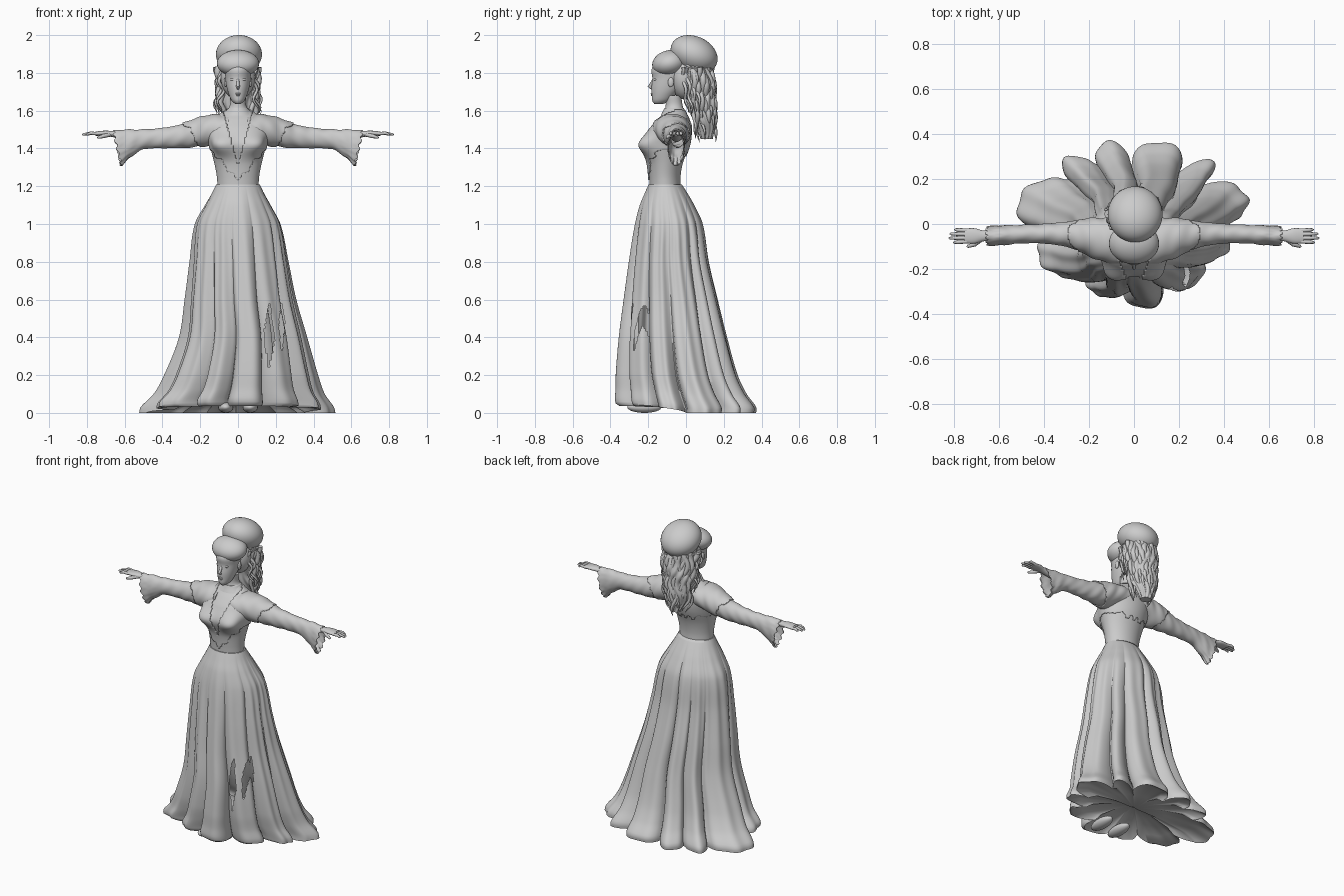
import bpy, bmesh, math, random
from mathutils import Vector, Matrix

random.seed(4)
if "Cube" in bpy.data.objects:
    bpy.data.objects.remove(bpy.data.objects["Cube"], do_unlink=True)

grey = bpy.data.materials.new("stone_grey")
grey.use_nodes = True
grey.diffuse_color = (0.6, 0.6, 0.6, 1)
grey.node_tree.nodes["Principled BSDF"].inputs["Base Color"].default_value = (0.6, 0.6, 0.6, 1)
SIDES = ((1, "left"), (-1, "right"))


def finish(name, bm, crease=60):
    bmesh.ops.recalc_face_normals(bm, faces=bm.faces)
    mesh = bpy.data.meshes.new(name)
    bm.to_mesh(mesh)
    bm.free()
    mesh.materials.append(grey)
    mesh.shade_smooth()
    mesh.set_sharp_from_angle(angle=math.radians(crease))
    ob = bpy.data.objects.new(name, mesh)
    bpy.context.collection.objects.link(ob)
    return ob


def spline(rows, u):
    """Smooth interpolation of table rows along their first column."""
    last = len(rows) - 1
    i = 0
    while i < last - 1 and (u - rows[i + 1][0]) * (rows[-1][0] - rows[0][0]) > 0:
        i += 1
    a, b = rows[i], rows[i + 1]
    h = b[0] - a[0]
    t = (u - a[0]) / h

    def slope(j, k):
        p, q = rows[max(j - 1, 0)], rows[min(j + 1, last)]
        return (q[k] - p[k]) / (q[0] - p[0])
    return [(2*t**3 - 3*t*t + 1) * a[k] + (3*t*t - 2*t**3) * b[k]
            + h * ((t**3 - 2*t*t + t) * slope(i, k) + (t**3 - t*t) * slope(i + 1, k))
            for k in range(1, len(a))]


def skin(name, rings, caps=(True, True), drop=None):
    """Skin a list of closed rings of points."""
    bm = bmesh.new()
    rows = [[bm.verts.new(p) for p in ring] for ring in rings]
    n = len(rows[0])
    for r0, r1 in zip(rows, rows[1:]):
        for j in range(n):
            quad = (r0[j], r0[(j + 1) % n], r1[(j + 1) % n], r1[j])
            if not (drop and drop(sum((v.co for v in quad), Vector()) / 4)):
                bm.faces.new(quad)
    for use, row in zip(caps, (rows[0], rows[-1])):
        if use:
            bm.faces.new(row)
    return finish(name, bm)


def loft_rings(rows, n, steps, mod=None, along_x=0):
    rings = []
    for i in range(steps + 1):
        s = rows[0][0] + (rows[-1][0] - rows[0][0]) * i / steps
        c1, c2, r1, r2 = spline(rows, s)
        ring = []
        for j in range(n):
            th = math.tau * j / n
            f = mod(s, th) if mod else 1
            p, q = c1 + r1 * f * math.cos(th), c2 + r2 * f * math.sin(th)
            ring.append(Vector((s * along_x, p, q)) if along_x else Vector((p, q, s)))
        rings.append(ring)
    return rings


def ball(name, centre, radii, tilt=0, segs=32):
    bm = bmesh.new()
    m = (Matrix.Translation(centre) @ Matrix.Rotation(math.radians(tilt), 4, 'X')
         @ Matrix.Diagonal((*radii, 1)))
    bmesh.ops.create_uvsphere(bm, u_segments=segs, v_segments=segs // 2, radius=1, matrix=m)
    return finish(name, bm)


def tube(name, points, radii, n=8):
    """Round tube along a path, with a radius at each point."""
    rings = []
    for i, p in enumerate(points):
        d = (Vector(points[min(i + 1, len(points) - 1)]) - Vector(points[max(i - 1, 0)])).normalized()
        u = d.orthogonal().normalized() if abs(d.y) > .9 else d.cross(Vector((0, 1, 0))).normalized()
        v = d.cross(u)
        rings.append([Vector(p) + radii[i] * (u * math.cos(math.tau * j / n) + v * math.sin(math.tau * j / n))
                      for j in range(n)])
    return skin(name, rings)


# Skirt: bell envelope with deep lobed folds growing toward the hem
lobe_ends = [0, 38, 57, 92, 115, 138, 188, 235, 262, 290, 325, 360]
lobe_size = [1.03, 1, 1, 1, .98, 1.04, .93, .89, 1, .89, .88]


def folds(s, th):
    deg = math.degrees(th) % 360
    k = max(i for i in range(len(lobe_size)) if lobe_ends[i] <= deg)
    t = (deg - lobe_ends[k]) / (lobe_ends[k + 1] - lobe_ends[k])
    lobe = lobe_size[k] * (1 - .33 * (1 - math.sin(math.pi * t) ** .45))
    a = max(0, (1.2 - s) / 1.2)
    pleat = .016 * math.sin(th * 23 + 2 * math.sin(th * 3) + s) * min(1, a * 4)
    return 1 + (lobe - 1) * a ** .9 + pleat


skirt_rows = [(1.21, 0, -.11, .115, .088), (1.16, 0, -.105, .14, .115), (1.1, 0, -.1, .175, .145),
              (1, 0, -.09, .228, .18), (.8, .008, -.09, .262, .212), (.6, .016, -.08, .295, .25),
              (.4, .03, -.068, .338, .288), (.2, .02, -.048, .405, .325), (.1, .01, -.025, .45, .35),
              (.03, 0, -.002, .508, .378), (0, 0, 0, .515, .375)]
STEPS = 90
rings = loft_rings(skirt_rows, 270, STEPS, folds)
for ring in rings:
    for j, p in enumerate(ring):
        p.z += .05 * max(0, -math.sin(math.tau * j / len(ring))) ** .6 * (1 - min(1, p.z / 1.2)) ** 6
# underside turns in from the hem
for scale, lift in ((.95, .012), (.8, .04), (.4, .06), (.05, .06)):
    rings.append([Vector((p.x * scale, p.y * scale, p.z * .5 + lift)) for p in rings[STEPS]])


def torn(c):
    return c.y < -.1 and any(abs(c.x - x) / w + abs(c.z - z) / h < 1
                             for x, z, w, h in ((.165, .41, .03, .18), (.232, .46, .016, .14)))


skin("skirt", rings, drop=torn)


# Bodice with bust and neck
def bust(s, th):
    lift = math.exp(-((s - 1.42) / .05) ** 2)
    return 1 + .3 * lift * sum(math.exp(-((th - 1.5 * math.pi - o) / .36) ** 2) for o in (-.55, .55))


bodice = skin("bodice", loft_rings([
    (1.18, 0, -.11, .108, .082), (1.25, 0, -.112, .112, .083), (1.32, 0, -.11, .125, .093),
    (1.42, 0, -.105, .15, .122), (1.5, 0, -.085, .165, .11), (1.55, 0, -.07, .14, .085),
    (1.585, 0, -.062, .085, .06), (1.62, 0, -.062, .046, .046), (1.68, 0, -.068, .042, .042)],
    120, 95, bust))


# Sleeves, hands and fingers
def wrinkle(s, th):
    return 1 + .035 * math.sin(s * 75 + 2 * math.sin(th)) * math.sin(th * 2 + s * 9)


covered = [bodice]
for sx, side in SIDES:
    rings = loft_rings([
        (.05, -.075, 1.515, .1, .06), (.15, -.068, 1.498, .09, .075), (.22, -.055, 1.482, .073, .073),
        (.3, -.046, 1.465, .056, .063), (.4, -.043, 1.455, .044, .054), (.5, -.045, 1.448, .041, .053),
        (.58, -.05, 1.425, .044, .075), (.655, -.053, 1.402, .045, .095)], 64, 95, wrinkle, sx)
    # bell cuff slants back and has a ragged edge
    for ring in rings:
        for j, p in enumerate(ring):
            k = max(0, (abs(p.x) - .5) / .155)
            p.x -= sx * k * k * (max(0, 1.46 - p.z) * .25 + .007 * math.sin(j * 1.3))
    sleeve = skin(side + "_sleeve", rings, (True, False))
    covered.append(sleeve)
    wall = sleeve.modifiers.new("cloth", 'SOLIDIFY')
    wall.thickness = .006
    skin(side + "_hand", loft_rings([
        (.5, -.05, 1.462, .028, .028), (.62, -.052, 1.472, .024, .02), (.67, -.053, 1.477, .024, .016),
        (.71, -.053, 1.48, .034, .014), (.755, -.053, 1.478, .033, .011)], 20, 24, None, sx))
    for name, y0, y1, tip in (("index", -.078, -.082, .805), ("middle", -.062, -.063, .825),
                              ("ring", -.045, -.044, .82), ("little", -.029, -.025, .8)):
        tube(f"{side}_{name}_finger", [(sx * .745, y0, 1.478), (sx * .78, (y0 + y1) / 2, 1.481),
             (sx * (tip - .005), y1, 1.474), (sx * tip, y1, 1.473)], (.009, .009, .006, .002))
    tube(side + "_thumb", [(sx * .675, -.065, 1.474), (sx * .71, -.09, 1.466),
         (sx * .74, -.1, 1.458), (sx * .745, -.101, 1.457)], (.011, .011, .007, .002))
    ball(side + "_shoe", (sx * .065, -.22, .03), (.04, .09, .03))


# Mantle: ragged shoulder cape offset from bodice and sleeves
def mantle_covers(c):
    a = abs(c.x)
    jag = .01 * math.sin(a * 95) + .005 * math.sin(c.z * 170)
    if a > .28 + .7 * min(0, c.z - 1.53) + jag or c.z > 1.6:
        return False
    if c.y < -.06:
        if a < (c.z - 1.31) * .28:
            return False
        edge = 1.225 + 1.25 * a if a < .13 else 1.387 + .3 * (a - .13)
    else:
        edge = 1.36 + .25 * a
    return c.z > edge + jag


bm = bmesh.new()
for ob in covered:
    bm.from_mesh(ob.data)
bm.normal_update()
bmesh.ops.delete(bm, geom=[f for f in bm.faces if not mantle_covers(f.calc_center_median())], context='FACES')
for v in bm.verts:
    v.co += v.normal * .006
mantle = finish("mantle", bm)
mantle.modifiers.new("cloth", 'SOLIDIFY').thickness = .008
skin("collar", loft_rings([(1.575, 0, -.064, .088, .07), (1.595, 0, -.063, .066, .06),
                           (1.615, 0, -.063, .051, .051)], 40, 8))

# Head and face
skin("head", loft_rings([
    (1.635, 0, -.145, .014, .022), (1.65, 0, -.133, .032, .045), (1.68, 0, -.12, .047, .061),
    (1.72, 0, -.103, .059, .08), (1.77, 0, -.092, .067, .086), (1.82, 0, -.09, .07, .092),
    (1.87, 0, -.08, .05, .07)], 40, 30))
tube("nose", [(0, -.166, 1.78), (0, -.179, 1.75), (0, -.193, 1.727), (0, -.178, 1.716)],
     (.006, .008, .01, .007))
ball("upper_lip", (0, -.18, 1.69), (.014, .007, .005), segs=16)
ball("lower_lip", (0, -.179, 1.682), (.012, .007, .005), segs=16)
for sx, side in SIDES:
    ball(side + "_eyelid", (sx * .027, -.163, 1.765), (.016, .009, .008), segs=16)
    ball(side + "_ear", (sx * .066, -.08, 1.75), (.009, .016, .026), segs=16)

# Hair: front roll, high bouffant, and long loose back hair
ball("front_roll", (0, -.087, 1.85), (.112, .093, .07), tilt=12)
ball("skull_hair", (0, -.01, 1.78), (.092, .075, .12))
ball("bouffant", (.005, .043, 1.898), (.122, .13, .095), tilt=-25, segs=48)


def curls(s, th):
    return 1 + .06 * math.sin(th * 12 + 3 * math.sin(s * 24)) + .04 * math.sin(s * 50 + th * 2)


skin("back_hair", loft_rings([
    (1.85, 0, .045, .1, .09), (1.75, 0, .07, .095, .085), (1.65, 0, .085, .092, .075),
    (1.55, 0, .097, .08, .058), (1.45, 0, .11, .035, .03)], 96, 40, curls))


def strand(name, x, y, top, bottom, radius, drift):
    phase, amp = random.uniform(0, 6), random.uniform(.009, .015)
    points, radii = [], []
    for i in range(21):
        t = i / 20
        wave = amp * math.sin(phase + t * 14)
        points.append((x * (1 - drift * t * t) + wave, y + .03 * t + .5 * wave, top + (bottom - top) * t))
        radii.append(radius * (1 - t ** 4) + .001)
    tube(name, points, radii)


for i in range(22):
    th = math.radians(-20 + 220 * i / 21)
    strand(f"back_strand_{i + 1}", .1 * math.cos(th), .05 + .08 * math.sin(th), 1.83,
           random.uniform(1.43, 1.53), random.uniform(.012, .018), .45)
for sx, side in SIDES:
    for i in range(4):
        strand(f"{side}_side_strand_{i + 1}", sx * (.085 + .006 * i), -.02 + .022 * i, 1.83,
               random.uniform(1.57, 1.63), .008, -.2)
